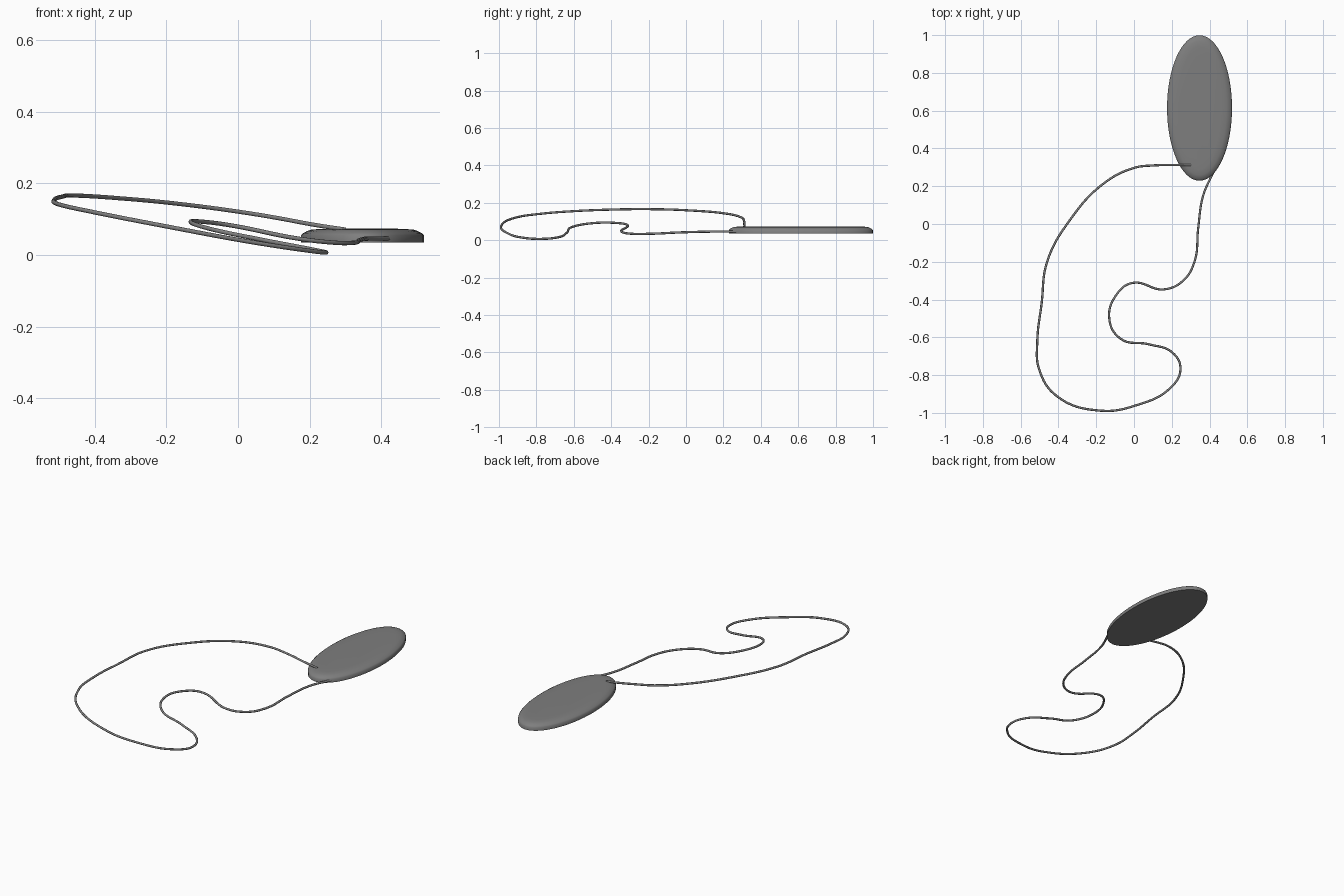
import bpy, bmesh, math

if "Cube" in bpy.data.objects:
    bpy.data.objects.remove(bpy.data.objects["Cube"])

# Oval pendant: stacked elliptical rings, flat underside, rounded top rim
CX, CY, RX, RY = 0.347, 0.614, 0.172, 0.385
SIDES = 64
RINGS = [(0.0, 0.035), (0.0, 0.055), (0.007, 0.061), (0.018, 0.067),
         (0.03, 0.071), (0.06, 0.073), (0.11, 0.074)]  # inset, height

bm = bmesh.new()
loops = []
for inset, z in RINGS:
    loops.append([bm.verts.new((CX + (RX - inset) * math.cos(2 * math.pi * i / SIDES),
                                CY + (RY - inset) * math.sin(2 * math.pi * i / SIDES), z))
                  for i in range(SIDES)])
for a, b in zip(loops, loops[1:]):
    for i in range(SIDES):
        j = (i + 1) % SIDES
        bm.faces.new((a[i], a[j], b[j], b[i]))
bm.faces.new(loops[0][::-1])
bm.faces.new(loops[-1])
mesh = bpy.data.meshes.new("pendant")
bm.to_mesh(mesh)
bm.free()
pendant = bpy.data.objects.new("pendant", mesh)
bpy.context.collection.objects.link(pendant)

# Cord: one thin round tube along a smooth loop
PATH = [(0.30, 0.312, 0.071), (0.22, 0.312, 0.083), (0.10, 0.310, 0.105),
        (0, 0.297, 0.121), (-0.16, 0.215, 0.142), (-0.34, 0.02, 0.159),
        (-0.46, -0.20, 0.166), (-0.489, -0.42, 0.163), (-0.512, -0.62, 0.154),
        (-0.502, -0.77, 0.142), (-0.41, -0.91, 0.121), (-0.18, -0.988, 0.076),
        (0.02, -0.957, 0.039), (0.19, -0.87, 0.013), (0.246, -0.77, 0.007),
        (0.205, -0.682, 0.016), (0.08, -0.637, 0.040), (-0.07, -0.608, 0.071),
        (-0.131, -0.50, 0.091), (-0.09, -0.37, 0.092), (-0.01, -0.312, 0.081),
        (0.16, -0.346, 0.047), (0.26, -0.30, 0.035), (0.32, -0.20, 0.034),
        (0.340, -0.02, 0.042), (0.366, 0.15, 0.046), (0.42, 0.275, 0.046)]

curve = bpy.data.curves.new("cord", "CURVE")
curve.dimensions = "3D"
curve.bevel_depth = 0.006
curve.bevel_resolution = 3
curve.resolution_u = 8
curve.use_fill_caps = True
spline = curve.splines.new("BEZIER")
spline.bezier_points.add(len(PATH) - 1)
for point, co in zip(spline.bezier_points, PATH):
    point.co = co
    point.handle_left_type = point.handle_right_type = "AUTO"
cord = bpy.data.objects.new("cord", curve)
bpy.context.collection.objects.link(cord)

# Turn the cord into a mesh and smooth both parts
bpy.ops.object.select_all(action="DESELECT")
cord.select_set(True)
bpy.context.view_layer.objects.active = cord
bpy.ops.object.convert(target="MESH")
pendant.select_set(True)
bpy.ops.object.shade_smooth_by_angle(angle=math.radians(50))

# Dark grey finish
dark = bpy.data.materials.new("dark_grey")
dark.diffuse_color = (0.21, 0.21, 0.21, 1)
dark.use_nodes = True
dark.node_tree.nodes["Principled BSDF"].inputs["Base Color"].default_value = dark.diffuse_color
for part in (pendant, bpy.context.view_layer.objects.active):
    part.data.materials.clear()
    part.data.materials.append(dark)
